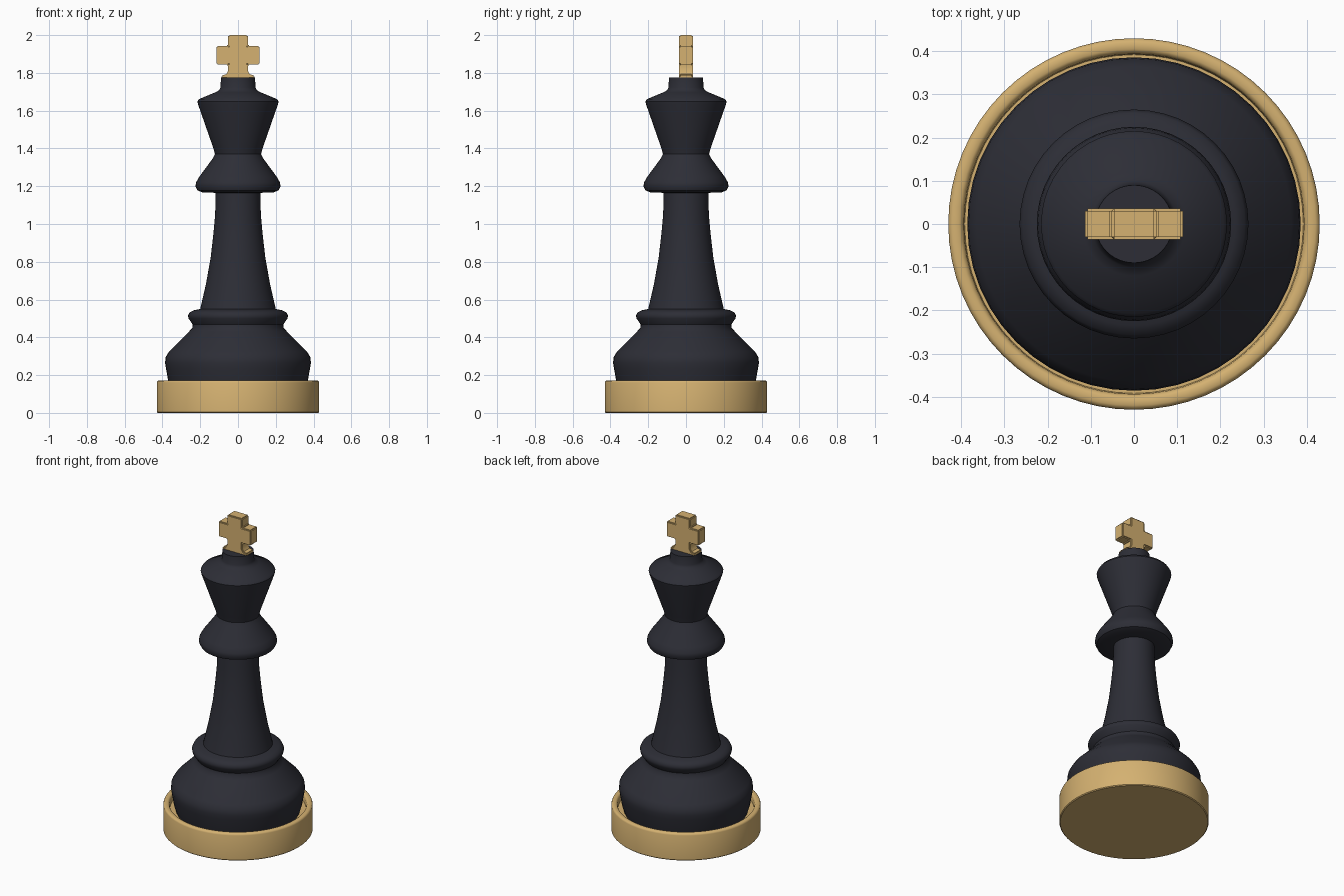
import bpy, bmesh, math

if "Cube" in bpy.data.objects:
    bpy.data.objects.remove(bpy.data.objects["Cube"])


def material(name, rgb):
    m = bpy.data.materials.new(name)
    m.diffuse_color = (*rgb, 1)
    m.use_nodes = True
    m.node_tree.nodes["Principled BSDF"].inputs["Base Color"].default_value = m.diffuse_color
    return m


dark = material("charcoal black", (0.026, 0.027, 0.037))
gold = material("warm gold", (0.66, 0.44, 0.165))


def finish(name, bm, mat, angle):
    bmesh.ops.recalc_face_normals(bm, faces=bm.faces)
    me = bpy.data.meshes.new(name)
    bm.to_mesh(me)
    bm.free()
    me.materials.append(mat)
    ob = bpy.data.objects.new(name, me)
    bpy.context.collection.objects.link(ob)
    bpy.ops.object.select_all(action='DESELECT')
    ob.select_set(True)
    bpy.context.view_layer.objects.active = ob
    bpy.ops.object.shade_smooth_by_angle(angle=math.radians(angle))
    return ob


def lathe(name, profile, mat, seg):
    # revolve (radius, height) points and cap both ends
    bm = bmesh.new()
    rings = [[bm.verts.new((r * math.cos(2 * math.pi * i / seg),
                            r * math.sin(2 * math.pi * i / seg), z))
              for i in range(seg)] for r, z in profile]
    for a, b in zip(rings, rings[1:]):
        for i in range(seg):
            j = (i + 1) % seg
            bm.faces.new((a[i], a[j], b[j], b[i]))
    bm.faces.new(rings[0][::-1])
    bm.faces.new(rings[-1])
    return finish(name, bm, mat, 40)


# Gold base: disc with a raised, rounded rim around a shallow recess
lathe("base_rim", [(0.425, 0), (0.43, 0.005), (0.43, 0.16), (0.427, 0.168),
                   (0.42, 0.172), (0.405, 0.172), (0.398, 0.168),
                   (0.394, 0.158), (0.392, 0.13)], gold, 64)

# Dark turned body: bulb, ring, column, collar, flared head and neck
lathe("body", [(0.355, 0.12), (0.37, 0.17), (0.381, 0.235), (0.386, 0.265),
               (0.383, 0.295), (0.365, 0.325), (0.26, 0.43), (0.242, 0.45),
               (0.24, 0.468), (0.262, 0.5), (0.265, 0.515), (0.257, 0.532),
               (0.235, 0.543), (0.2, 0.55),
               (0.17, 0.68), (0.145, 0.82), (0.13, 0.95), (0.121, 1.05),
               (0.118, 1.165),
               (0.19, 1.168), (0.215, 1.178), (0.225, 1.2), (0.222, 1.22),
               (0.205, 1.25), (0.135, 1.345), (0.122, 1.37), (0.13, 1.4),
               (0.212, 1.635), (0.215, 1.648), (0.207, 1.661),
               (0.12, 1.697), (0.1, 1.708), (0.093, 1.722), (0.09, 1.775)],
      dark, 48)

# Gold cross finial: mirrored outline, extruded and bevelled
half = [(0.087, 1.77), (0.087, 1.786), (0.062, 1.793), (0.052, 1.81),
        (0.052, 1.845), (0.114, 1.845), (0.114, 1.942), (0.052, 1.942),
        (0.052, 2.0)]
outline = half + [(-x, z) for x, z in reversed(half)]
bm = bmesh.new()
face = bm.faces.new([bm.verts.new((x, -0.036, z)) for x, z in outline])
ext = bmesh.ops.extrude_face_region(bm, geom=[face])
for v in ext["geom"]:
    if isinstance(v, bmesh.types.BMVert):
        v.co.y = 0.036
sharp = [e for e in bm.edges if len(e.link_faces) == 2]
bmesh.ops.recalc_face_normals(bm, faces=bm.faces)
sharp = [e for e in sharp if e.calc_face_angle() > math.radians(60)]
bmesh.ops.bevel(bm, geom=sharp, offset=0.006, segments=2, affect='EDGES',
                clamp_overlap=True)
finish("cross", bm, gold, 35)
